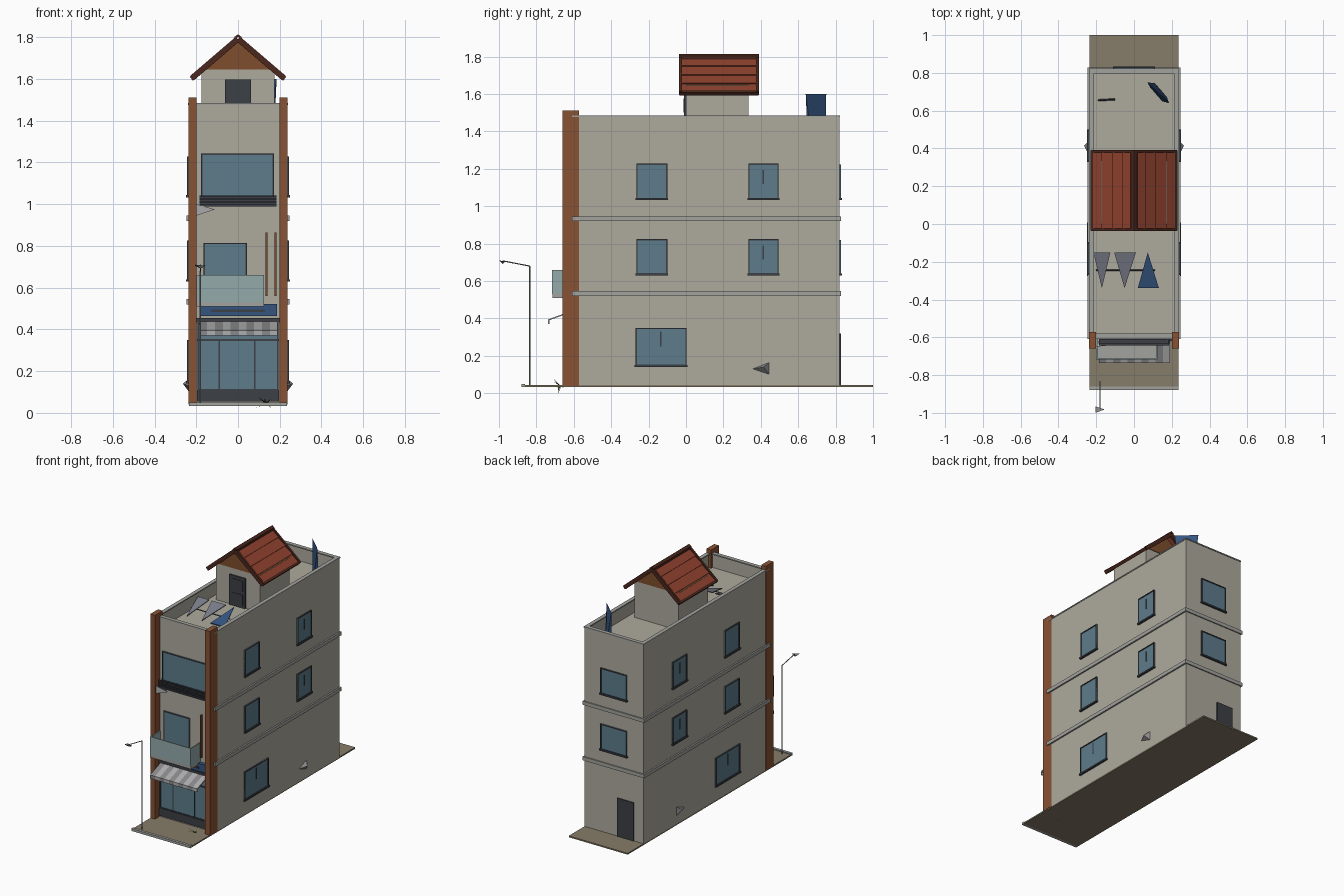
import bpy, bmesh, math, random
from mathutils import Vector

if "Cube" in bpy.data.objects:
    bpy.data.objects.remove(bpy.data.objects["Cube"])

random.seed(4)
COL = {
    "wall": (0.42, 0.40, 0.34), "trim": (0.36, 0.36, 0.34), "floor": (0.33, 0.31, 0.28),
    "paving": (0.24, 0.20, 0.14), "brick": (0.25, 0.085, 0.033), "tile": (0.28, 0.055, 0.028),
    "edge": (0.07, 0.02, 0.012), "gable": (0.21, 0.075, 0.025), "glass": (0.11, 0.20, 0.26),
    "rail": (0.30, 0.40, 0.41), "dark": (0.045, 0.05, 0.06), "blue": (0.035, 0.09, 0.22),
    "grey": (0.25, 0.25, 0.26), "light": (0.42, 0.42, 0.42), "green": (0.06, 0.08, 0.03),
    "panel": (0.20, 0.21, 0.26),
}
MATS = {}


def paint(ob, col):
    if col not in MATS:
        MATS[col] = bpy.data.materials.new(col)
        MATS[col].diffuse_color = (*COL[col], 1)
    ob.data.materials.append(MATS[col])
    return ob


def mesh(name, verts, faces, col):
    me = bpy.data.meshes.new(name)
    me.from_pydata(verts, [], faces)
    ob = bpy.data.objects.new(name, me)
    bpy.context.collection.objects.link(ob)
    bm = bmesh.new()
    bm.from_mesh(me)
    bmesh.ops.recalc_face_normals(bm, faces=bm.faces)
    bm.to_mesh(me)
    bm.free()
    return paint(ob, col)


def box(name, x, y, z, col):
    v = [(a, b, c) for a in x for b in y for c in z]
    f = [(0, 1, 3, 2), (4, 6, 7, 5), (0, 4, 5, 1), (2, 3, 7, 6), (0, 2, 6, 4), (1, 5, 7, 3)]
    return mesh(name, v, f, col)


def extrude_y(name, profile, y, col):
    """Prism with an (x, z) profile running along y."""
    n = len(profile)
    v = [(a, b, c) for b in y for a, c in profile]
    f = [tuple(range(n)), tuple(range(2 * n - 1, n - 1, -1))]
    f += [(i, (i + 1) % n, n + (i + 1) % n, n + i) for i in range(n)]
    return mesh(name, v, f, col)


def rod(name, a, b, r, col, sides=6):
    a, b = Vector(a), Vector(b)
    bpy.ops.mesh.primitive_cylinder_add(vertices=sides, radius=r, depth=(b - a).length,
                                        location=(a + b) / 2)
    ob = bpy.context.object
    ob.rotation_euler = (b - a).to_track_quat('Z', 'Y').to_euler()
    ob.name = name
    return paint(ob, col)


def mapped(face, u, z, d):
    """Box ranges for a wall face: u along the wall, d = depth range outward."""
    if face in ("left", "right"):
        s = 1 if face == "right" else -1
        return sorted(s * (0.235 + k) for k in d), u, z
    s, base = (1, 0.82) if face == "back" else (-1, 0.605)
    return u, sorted(s * (base + k) for k in d), z


def window(name, face, u, z, mullions=(), sill=True):
    t = 0.007
    box(name + "_glass", *mapped(face, u, z, (-0.005, 0.005)), "glass")
    for i, (uu, zz) in enumerate([((u[0], u[0] + t), z), ((u[1] - t, u[1]), z),
                                  (u, (z[1] - t, z[1])), (u, (z[0], z[0] + t))]):
        box(f"{name}_frame_{i}", *mapped(face, uu, zz, (-0.004, 0.009)), "dark")
    for m, z0, z1 in mullions:
        box(name + "_mullion", *mapped(face, (m - 0.003, m + 0.003), (z0, z1), (0, 0.008)), "dark")
    if sill:
        box(name + "_sill", *mapped(face, (u[0] - 0.005, u[1] + 0.005), (z[0] - 0.006, z[0] + 0.005),
                                    (-0.004, 0.014)), "dark")


# Ground slab and kerb
box("ground_slab", (-0.235, 0.235), (-0.86, 1.0), (0.033, 0.043), "paving")
box("kerb", (-0.235, 0.235), (-0.88, -0.86), (0.033, 0.05), "trim")

# Main body with sunken roof terrace
body = box("body", (-0.235, 0.235), (-0.605, 0.82), (0.04, 1.478), "wall")
bm = bmesh.new()
bm.from_mesh(body.data)
top = max(bm.faces, key=lambda f: f.calc_center_median().z)
bmesh.ops.inset_region(bm, faces=[top], thickness=0.022)
r = bmesh.ops.extrude_face_region(bm, geom=[top])
bmesh.ops.translate(bm, vec=(0, 0, -0.098), verts=[g for g in r["geom"] if isinstance(g, bmesh.types.BMVert)])
if top.is_valid:
    bmesh.ops.delete(bm, geom=[top], context='FACES_ONLY')
bmesh.ops.recalc_face_normals(bm, faces=bm.faces)
bm.to_mesh(body.data)
bm.free()

# Parapet coping and floor bands
for s in (-1, 1):
    x = sorted((s * 0.211, s * 0.239))
    box("coping_side", x, (-0.609, 0.824), (1.476, 1.484), "trim")
    box("band_side_low", sorted((s * 0.23, s * 0.246)), (-0.61, 0.828), (0.52, 0.546), "trim")
    box("band_side_high", sorted((s * 0.23, s * 0.246)), (-0.61, 0.828), (0.92, 0.946), "trim")
for y in ((-0.609, -0.581), (0.796, 0.824)):
    box("coping_end", (-0.211, 0.211), y, (1.476, 1.484), "trim")
for z in (0.52, 0.92):
    box("band_back", (-0.23, 0.23), (0.815, 0.828), (z, z + 0.026), "trim")

# Corner pillars
for s in (-1, 1):
    box("pillar", sorted((s * 0.2, s * 0.237)), (-0.66, -0.572), (0.04, 1.512), "brick")

# Side windows and wall vents, same on both sides
for face, s in (("left", -1), ("right", 1)):
    for z in (0.635, 1.038):
        window("side_window_front", face, (-0.265, -0.1), (z, z + 0.19))
        window("side_window_rear", face, (0.333, 0.495), (z, z + 0.19), [(0.413, z + 0.08, z + 0.155)])
    window("side_window_ground", face, (-0.27, 0.003), (0.147, 0.35), [(-0.135, 0.25, 0.33)])
    mesh("wall_vent", [(s * 0.234, 0.355, 0.13), (s * 0.234, 0.445, 0.165), (s * 0.234, 0.445, 0.10),
                       (s * 0.264, 0.415, 0.14)], [(0, 1, 2), (0, 1, 3), (1, 2, 3), (2, 0, 3)], "grey")

# Back windows and door
for z in (0.635, 1.038):
    window("back_window", "back", (-0.105, 0.105), (z, z + 0.185))
box("back_door", *mapped("back", (-0.16, -0.03), (0.045, 0.32), (-0.005, 0.008)), "dark")

# Shop front
window("shop_window", "front", (-0.195, 0.195), (0.108, 0.43),
       [(-0.09, 0.11, 0.35), (0.08, 0.11, 0.35)], sill=False)
box("shop_plinth", (-0.197, 0.197), (-0.618, -0.6), (0.055, 0.11), "dark")
box("shop_transom", (-0.197, 0.197), (-0.615, -0.6), (0.345, 0.355), "dark")
box("shop_lintel", (-0.2, 0.2), (-0.62, -0.6), (0.432, 0.455), "dark")
box("shop_sign", (-0.185, 0.188), (-0.632, -0.6), (0.465, 0.522), "blue")
box("shop_sign_bar", (-0.13, 0.13), (-0.638, -0.63), (0.483, 0.495), "dark")

# Striped awning with valance
n = 10
for i in range(n):
    a, b = (-0.185 + 0.375 * (i + k) / n for k in (0, 1))
    side = [(-0.62, 0.438), (-0.737, 0.395), (-0.737, 0.37), (-0.731, 0.37), (-0.731, 0.39), (-0.62, 0.431)]
    m = len(side)
    mesh("awning_stripe", [(x, *p) for x in (a, b) for p in side],
         [tuple(range(m)), tuple(range(m, 2 * m))] +
         [(j, (j + 1) % m, m + (j + 1) % m, m + j) for j in range(m)], "light" if i % 2 else "grey")

# Balcony
box("balcony_slab", (-0.2, 0.125), (-0.715, -0.6), (0.51, 0.53), "trim")
box("balcony_glass_front", (-0.2, 0.125), (-0.717, -0.709), (0.53, 0.66), "rail")
for x in (-0.2, 0.118):
    box("balcony_glass_side", (x, x + 0.007), (-0.71, -0.605), (0.53, 0.66), "rail")
window("balcony_door", "front", (-0.165, 0.042), (0.525, 0.815), sill=False)
for x in (0.137, 0.18):
    box("wall_slat", (x - 0.005, x + 0.005), (-0.622, -0.6), (0.56, 0.865), "gable")

# Top front window with planter rail
window("front_window", "front", (-0.178, 0.172), (1.03, 1.242), sill=False)
box("window_ledge", (-0.185, 0.185), (-0.64, -0.6), (0.988, 0.998), "dark")
for z in (1.005, 1.02, 1.034):
    box("ledge_rail", (-0.185, 0.185), (-0.642, -0.632), (z, z + 0.008), "dark")
box("ledge_back", (-0.185, 0.185), (-0.61, -0.6), (0.99, 1.04), "dark")
mesh("wall_unit", [(-0.2, -0.65, 1.0), (-0.2, -0.65, 0.945), (-0.11, -0.64, 0.975), (-0.18, -0.604, 0.975)],
     [(0, 1, 2), (0, 1, 3), (1, 2, 3), (2, 0, 3)], "light")

# Roof house
box("roof_house", (-0.175, 0.175), (0.0, 0.335), (1.378, 1.648), "wall")
extrude_y("roof_gable", [(-0.177, 1.645), (0.177, 1.645), (0, 1.785)], (-0.004, 0.339), "gable")
box("roof_house_door", (-0.063, 0.062), (-0.01, 0.005), (1.38, 1.597), "dark")
for z in (1.40, 1.50):
    box("door_panel", (-0.045, 0.045), (-0.013, -0.005), (z, z + 0.075), "dark")

# Pitched roof: overlapping tile rows, dark edges and ridge
rows = 4
for s in (-1, 1):
    P = lambda t, h: (s * (0.218 * t + 0.65 * h), 1.79 - 0.187 * t + 0.75 * h)
    for i in range(rows):
        t0, t1 = i / rows, (i + 1) / rows
        extrude_y("tile_row", [P(t0, -0.004), P(t0, 0.004), P(t1, 0.012), P(t1, -0.004)], (-0.03, 0.38), "tile")
    for y in ((-0.038, -0.022), (0.375, 0.391)):
        extrude_y("barge_board", [P(0, -0.012), P(0, 0.016), P(1, 0.016), P(1, -0.012)], y, "edge")
    extrude_y("eave_board", [P(0.96, -0.01), P(0.96, 0.013), P(1.02, 0.013), P(1.02, -0.01)], (-0.035, 0.388), "edge")
extrude_y("ridge_cap", [(-0.018, 1.788), (0, 1.802), (0.018, 1.788), (0.016, 1.802), (0, 1.814), (-0.016, 1.802)],
          (-0.038, 0.391), "edge")

# Solar panels: tilted triangular plates
for x0, x1, xm, flip in ((-0.215, -0.125, -0.17, 0), (-0.105, 0.01, -0.05, 0), (0.02, 0.132, 0.073, 1)):
    ya, yb, za, zb = (-0.34, -0.15, 1.395, 1.45) if flip else (-0.15, -0.34, 1.45, 1.395)
    tri = [(x0, ya, za), (x1, ya, za), (xm, yb, zb)]
    mesh("solar_panel", tri + [(x, y, z - 0.006) for x, y, z in tri],
         [(0, 1, 2), (3, 5, 4), (0, 3, 4, 1), (1, 4, 5, 2), (2, 5, 3, 0)], "blue" if flip else "panel")
rod("panel_support", (-0.2, -0.245, 1.41), (0.11, -0.245, 1.41), 0.004, "dark", 4)

# Faceted water tank and small roof pipe
mesh("water_tank", [(0.085, 0.725, 1.38), (0.11, 0.745, 1.38), (0.175, 0.67, 1.38), (0.15, 0.65, 1.38),
                    (0.07, 0.75, 1.6), (0.185, 0.64, 1.6)],
     [(0, 1, 2, 3), (0, 4, 5, 3), (1, 4, 5, 2), (0, 1, 4), (2, 3, 5)], "blue")
rod("roof_pipe", (-0.19, 0.655, 1.385), (-0.1, 0.66, 1.39), 0.005, "dark", 4)

# Street lamp
rod("lamp_pole", (-0.18, -0.835, 0.04), (-0.18, -0.835, 0.68), 0.004, "grey")
rod("lamp_arm", (-0.18, -0.835, 0.68), (-0.18, -0.98, 0.708), 0.003, "grey")
mesh("lamp_head", [(-0.205, -1.0, 0.71), (-0.205, -0.965, 0.705), (-0.155, -0.982, 0.705), (-0.18, -0.98, 0.692)],
     [(0, 1, 2), (0, 1, 3), (1, 2, 3), (2, 0, 3)], "grey")

# Plant: fan of thin leaves
leaves, faces = [], []
for i in range(11):
    a = 2 * math.pi * i / 11
    tip = Vector((0.135 + 0.055 * math.cos(a), -0.68 + 0.035 * math.sin(a),
                  0.0 if i == 0 else random.uniform(0.02, 0.08)))
    w = Vector((-math.sin(a), math.cos(a), 0)) * 0.008
    root = Vector((0.135, -0.68, 0.045))
    faces.append((len(leaves), len(leaves) + 1, len(leaves) + 2))
    leaves += [root - w, root + w, tip]
mesh("plant", leaves, faces, "green")

for m in bpy.data.materials:
    if m.users and not m.is_grease_pencil:
        m.use_nodes = True
        m.node_tree.nodes["Principled BSDF"].inputs["Base Color"].default_value = m.diffuse_color
